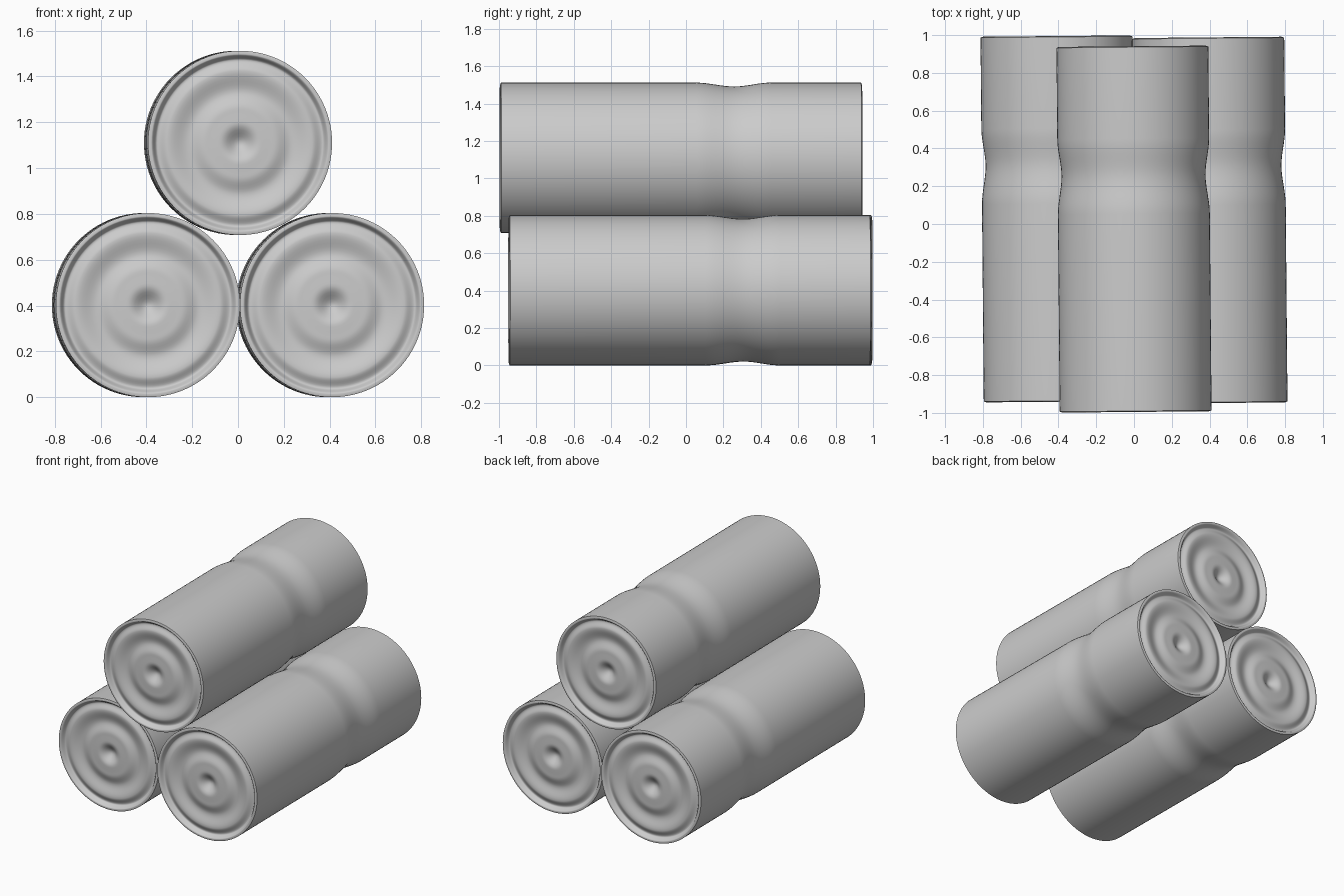
import bpy, bmesh, math
from mathutils import Matrix

cube = bpy.data.objects.get("Cube")
if cube:
    bpy.data.objects.remove(cube, do_unlink=True)

RADIUS = 0.402
HALF = 0.968
SEGMENTS = 96
YAW = 0.009

metal = bpy.data.materials.new("plain grey")
metal.use_nodes = True
grey = (0.6, 0.6, 0.6, 1)
metal.diffuse_color = grey
metal.node_tree.nodes["Principled BSDF"].inputs["Base Color"].default_value = grey


def ease(points, steps):
    """Join the crests and troughs with soft S-shaped slopes."""
    out = [points[0]]
    for (a, b), (c, d) in zip(points, points[1:]):
        for i in range(1, steps + 1):
            t = i / steps
            out.append((a + (c - a) * t, b + (d - b) * t * t * (3 - 2 * t)))
    return out


# Pressed end cap: (radius, depth below the rim), from dimple to rim
cap = ease([(0, 0.052), (0.085, 0.011), (0.15, 0.013), (0.225, 0.034),
            (0.315, 0.012), (0.362, 0.03), (0.388, 0)], 6)
cap.append((RADIUS, 0.005))

# Side wall: (position along the can, radius), with a soft waist
waist = ease([(0.08, RADIUS), (0.285, RADIUS - 0.021), (0.48, RADIUS)], 8)

profile = [(r, -HALF + d) for r, d in cap]
profile += [(r, y) for y, r in waist]
profile += [(r, HALF - d) for r, d in reversed(cap)]


def make_can(name, x, y, z):
    bm = bmesh.new()
    verts = [bm.verts.new((r, py, 0)) for r, py in profile]
    edges = [bm.edges.new(pair) for pair in zip(verts, verts[1:])]
    bmesh.ops.spin(bm, geom=verts + edges, cent=(0, 0, 0), axis=(0, 1, 0),
                   angle=math.tau, steps=SEGMENTS, use_duplicate=False)
    bmesh.ops.remove_doubles(bm, verts=bm.verts, dist=0.0001)
    bmesh.ops.recalc_face_normals(bm, faces=bm.faces)
    mesh = bpy.data.meshes.new(name)
    bm.to_mesh(mesh)
    bm.free()
    mesh.materials.append(metal)
    can = bpy.data.objects.new(name, mesh)
    bpy.context.collection.objects.link(can)
    can.matrix_world = Matrix.Translation((x, y, z)) @ Matrix.Rotation(YAW, 4, 'Z')
    bpy.ops.object.select_all(action='DESELECT')
    can.select_set(True)
    bpy.context.view_layer.objects.active = can
    bpy.ops.object.shade_smooth_by_angle(angle=math.radians(50))


# Two cans lying side by side with a third on top
make_can("lower_right_can", -RADIUS, 0.027, RADIUS)
make_can("lower_left_can", RADIUS, 0.02, RADIUS)
make_can("top_can", 0, -0.027, 1.11)
